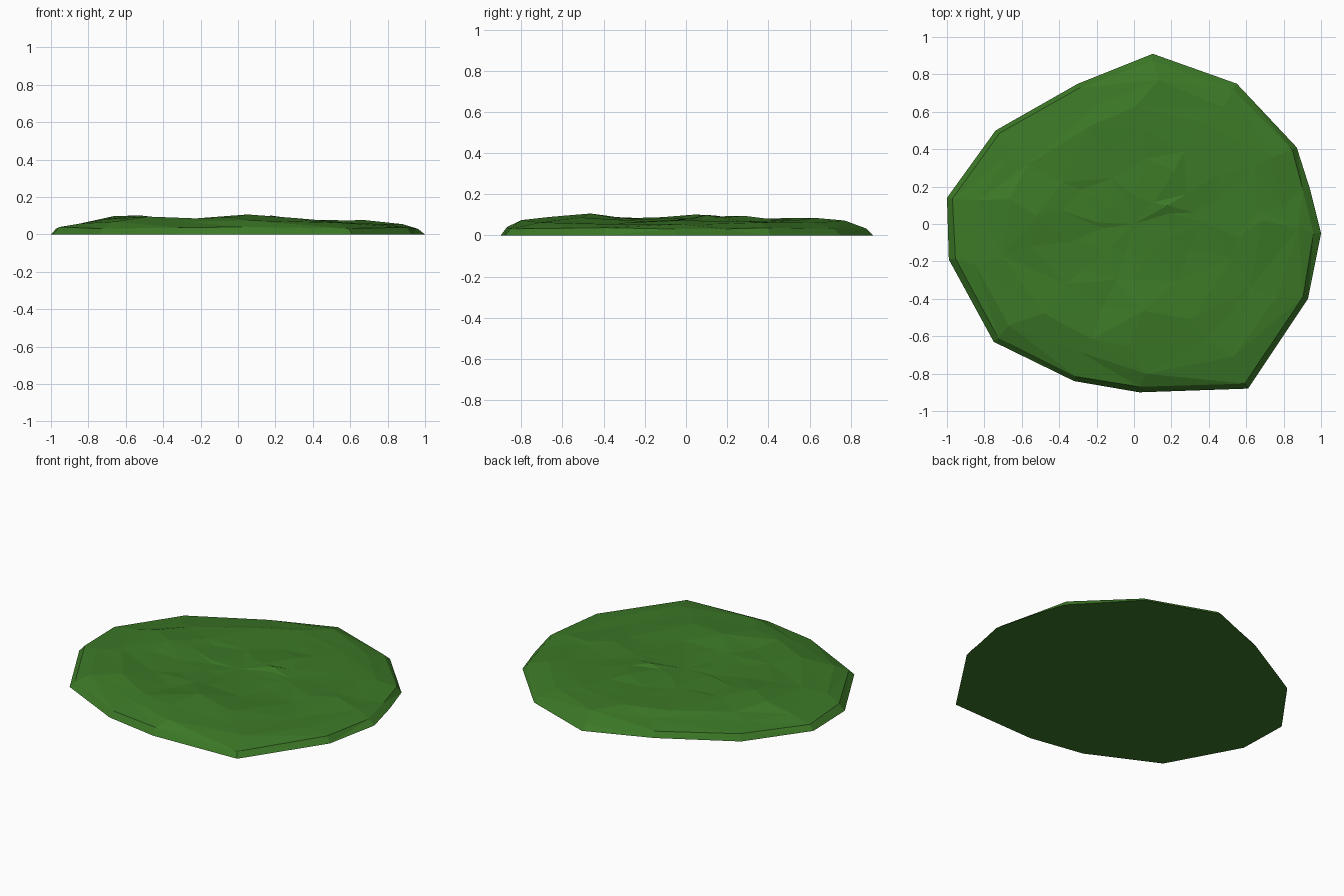
import bpy, bmesh, math, random

if "Cube" in bpy.data.objects:
    bpy.data.objects.remove(bpy.data.objects["Cube"])

random.seed(4)

# Ground outline, seen from above
OUTLINE = [(0.10, 0.91), (0.55, 0.75), (0.87, 0.41), (0.94, 0.19), (1.0, -0.05),
           (0.93, -0.40), (0.61, -0.88), (0.03, -0.90), (-0.32, -0.84), (-0.75, -0.63),
           (-0.99, -0.19), (-1.0, 0.14), (-0.74, 0.50), (-0.30, 0.75)]
N = len(OUTLINE)

# Ring scale and base height, from rim to middle
RINGS = [(0.965, 0.034), (0.86, 0.058), (0.70, 0.072), (0.53, 0.074), (0.36, 0.072), (0.18, 0.073)]

# Gentle humps: x, y, height, radius
HUMPS = [(0.08, -0.56, 0.036, 0.22), (-0.60, 0.02, 0.032, 0.20), (0.12, 0.62, 0.028, 0.17),
         (0.15, 0.18, 0.030, 0.18), (-0.45, -0.48, 0.022, 0.18), (0.55, -0.3, -0.012, 0.18)]


def hump_height(x, y):
    return sum(h * math.exp(-((x - a) ** 2 + (y - b) ** 2) / (r * r)) for a, b, h, r in HUMPS)


bm = bmesh.new()
rim = [bm.verts.new((x, y, 0)) for x, y in OUTLINE]
bm.faces.new(rim)  # flat underside

# Faceted top built from shrinking rings
outer = rim
for k, (scale, base) in enumerate(RINGS):
    ring = []
    for x, y in OUTLINE:
        wobble = 0.008 if k == 0 else 0.035
        s = scale + random.uniform(-wobble, wobble)
        turn = random.uniform(-1, 1) * (0.02 if k == 0 else 0.10)
        px = s * (x * math.cos(turn) - y * math.sin(turn))
        py = s * (x * math.sin(turn) + y * math.cos(turn))
        if k == 0:
            px, py = s * x, s * y
        z = base + hump_height(px, py) * (0.4 if k == 0 else 1) + random.uniform(-0.006, 0.006)
        ring.append(bm.verts.new((px, py, min(z, 0.11))))
    for i in range(N):
        j = (i + 1) % N
        a, b, c, d = outer[i], outer[j], ring[j], ring[i]
        if random.random() < 0.5:
            bm.faces.new((a, b, c))
            bm.faces.new((a, c, d))
        else:
            bm.faces.new((a, b, d))
            bm.faces.new((b, c, d))
    outer = ring
centre = bm.verts.new((0, 0, 0.076))
for i in range(N):
    bm.faces.new((outer[i], outer[(i + 1) % N], centre))
bmesh.ops.recalc_face_normals(bm, faces=bm.faces)

mesh = bpy.data.meshes.new("grass_patch")
bm.to_mesh(mesh)
bm.free()
grass = bpy.data.objects.new("grass_patch", mesh)
bpy.context.collection.objects.link(grass)

# Grass green
mat = bpy.data.materials.new("grass_green")
mat.diffuse_color = (0.045, 0.19, 0.02, 1)
mat.use_nodes = True
mat.node_tree.nodes["Principled BSDF"].inputs["Base Color"].default_value = mat.diffuse_color
mesh.materials.append(mat)
